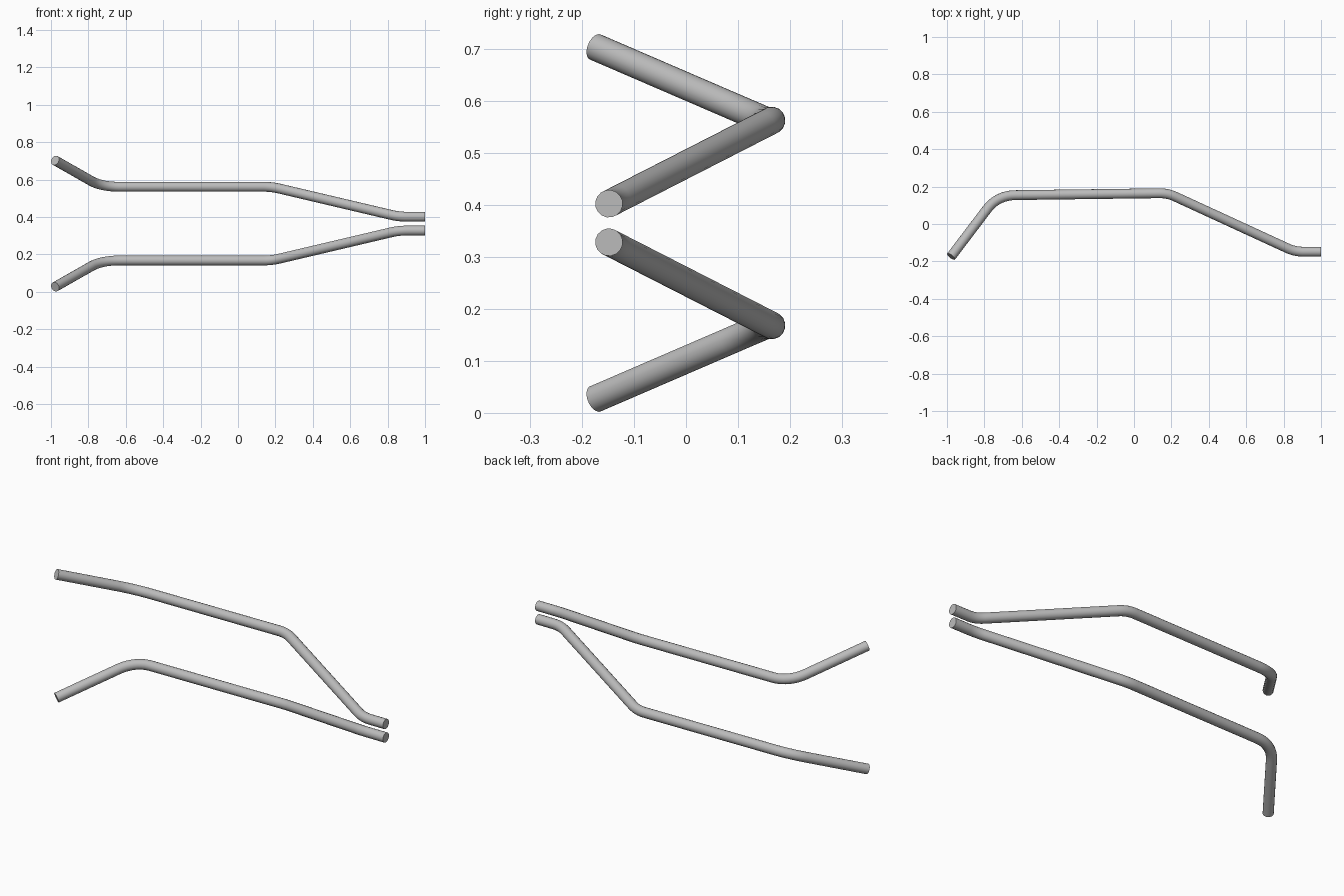
import bpy
import math
from mathutils import Vector

if "Cube" in bpy.data.objects:
    bpy.data.objects.remove(bpy.data.objects["Cube"])

RADIUS = 0.0265      # tube radius
BEND = 0.18          # bend radius along the centre line
MID_Z = 0.365        # mirror plane between the two rails
STEPS = 8            # segments per bend

# centre line corners of the upper rail
CORNERS = [Vector(c) for c in (
    (-0.978, -0.174, 0.703),
    (-0.730, 0.153, 0.562),
    (0.180, 0.165, 0.562),
    (0.860, -0.148, 0.402),
    (1.000, -0.148, 0.402),
)]

metal = bpy.data.materials.new("grey metal")
metal.diffuse_color = (0.5, 0.5, 0.5, 1.0)
metal.use_nodes = True
metal.node_tree.nodes["Principled BSDF"].inputs["Base Color"].default_value = metal.diffuse_color


def rounded_path(corners):
    """Replace each inner corner by a circular arc."""
    path = [corners[0]]
    for a, b, c in zip(corners, corners[1:], corners[2:]):
        u, v = (a - b).normalized(), (c - b).normalized()
        half = (math.pi - u.angle(v)) / 2
        centre = b + (u + v).normalized() * (BEND / math.cos(half))
        start = b + u * BEND * math.tan(half) - centre
        axis = (-u).cross(v).normalized()
        side = axis.cross(start)
        for i in range(STEPS + 1):
            t = 2 * half * i / STEPS
            path.append(centre + start * math.cos(t) + side * math.sin(t))
    path.append(corners[-1])
    return path


def bent_rail(name, corners):
    """Sweep a round, capped tube along the bent path."""
    path = rounded_path(corners)
    curve = bpy.data.curves.new(name, 'CURVE')
    curve.dimensions = '3D'
    curve.bevel_depth = RADIUS
    curve.bevel_resolution = 6
    curve.use_fill_caps = True
    spline = curve.splines.new('POLY')
    spline.points.add(len(path) - 1)
    for point, co in zip(spline.points, path):
        point.co = (*co, 1.0)
    rail = bpy.data.objects.new(name, curve)
    bpy.context.collection.objects.link(rail)
    curve.materials.append(metal)
    bpy.ops.object.select_all(action='DESELECT')
    rail.select_set(True)
    bpy.context.view_layer.objects.active = rail
    bpy.ops.object.convert(target='MESH')
    # weld the caps to the tube, then keep their rims sharp
    bpy.ops.object.mode_set(mode='EDIT')
    bpy.ops.mesh.select_all(action='SELECT')
    bpy.ops.mesh.remove_doubles(threshold=0.0001)
    bpy.ops.mesh.normals_make_consistent(inside=False)
    bpy.ops.object.mode_set(mode='OBJECT')
    bpy.ops.object.shade_smooth_by_angle(angle=math.radians(35))


bent_rail("upper_rail", CORNERS)
bent_rail("lower_rail", [Vector((c.x, c.y, 2 * MID_Z - c.z)) for c in CORNERS])
